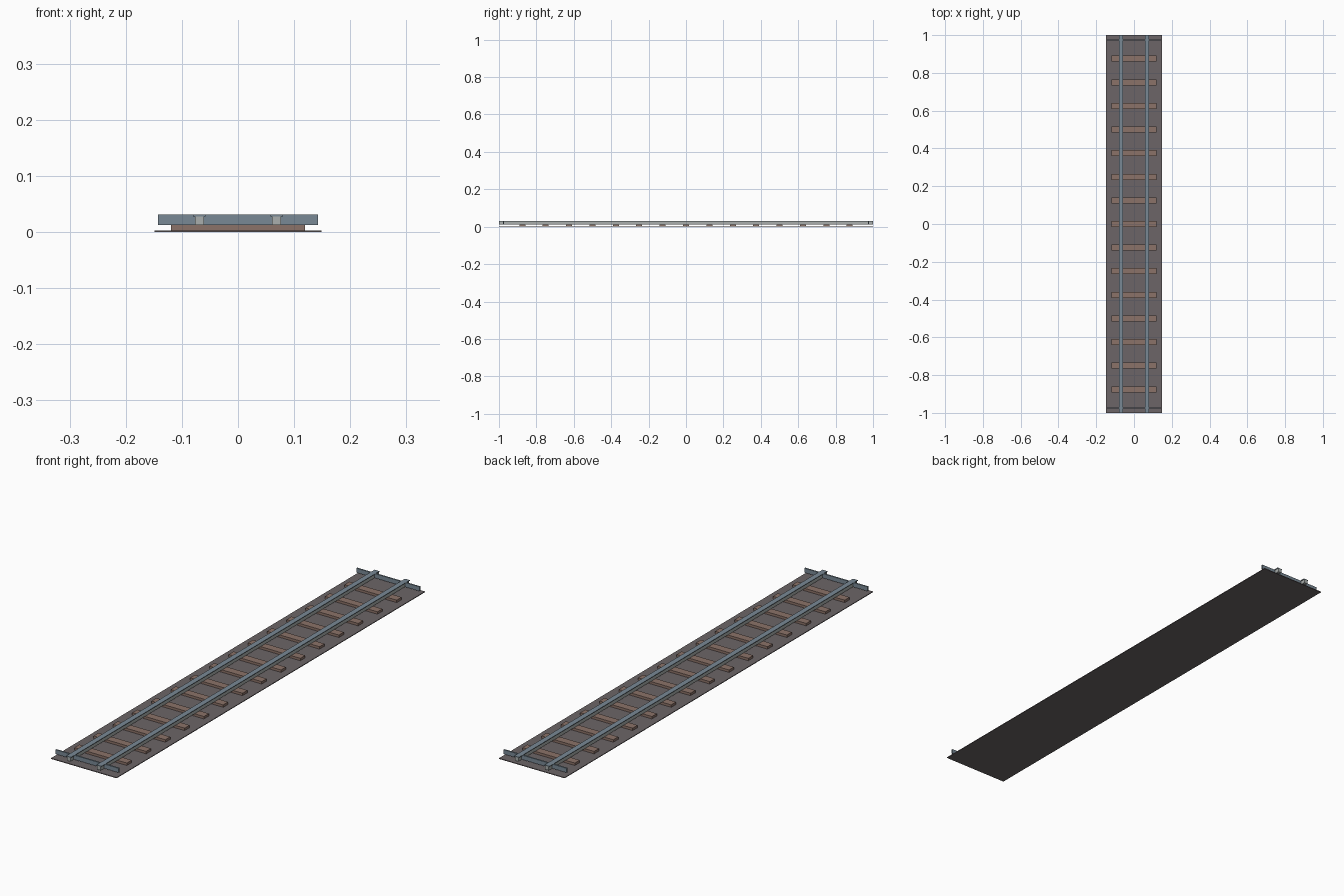
import bpy

if "Cube" in bpy.data.objects:
    bpy.data.objects.remove(bpy.data.objects["Cube"])


def material(name, rgb):
    m = bpy.data.materials.new(name)
    m.diffuse_color = (*rgb, 1.0)
    m.use_nodes = True
    m.node_tree.nodes["Principled BSDF"].inputs["Base Color"].default_value = m.diffuse_color
    return m


STEEL = material("blue_steel", (0.19, 0.25, 0.30))
PALE = material("pale_steel", (0.40, 0.43, 0.42))
WOOD = material("brown_wood", (0.26, 0.17, 0.14))
GRAVEL = material("dark_gravel", (0.15, 0.13, 0.135))


def box(name, x, y, z, mat):
    """Box from (min, max) ranges on each axis."""
    size = [r[1] - r[0] for r in (x, y, z)]
    centre = [(r[0] + r[1]) / 2 for r in (x, y, z)]
    bpy.ops.mesh.primitive_cube_add(size=1, location=centre)
    ob = bpy.context.object
    ob.name = name
    ob.scale = size
    bpy.ops.object.transform_apply(location=False, rotation=False, scale=True)
    ob.data.materials.append(mat)
    return ob


# Ballast bed
box("ballast_bed", (-0.149, 0.149), (-1, 1), (0, 0.003), GRAVEL)

# Sleepers
for i in range(15):
    y = (i - 7) * 0.125
    box(f"sleeper_{i + 1}", (-0.119, 0.119), (y - 0.016, y + 0.016),
        (0.003, 0.013), WOOD)

# Rails: pale web with a wider running head
for side, x in (("left", -0.069), ("right", 0.069)):
    box(f"{side}_rail_web", (x - 0.008, x + 0.008), (-1, 1), (0.013, 0.028), PALE)
    box(f"{side}_rail_head", (x - 0.011, x + 0.011), (-1, 1), (0.028, 0.031), STEEL)

# Cross plates near both ends
for end, y in (("front", -0.975), ("back", 0.975)):
    box(f"{end}_cross_plate", (-0.143, 0.143), (y - 0.003, y + 0.003),
        (0.013, 0.031), STEEL)
